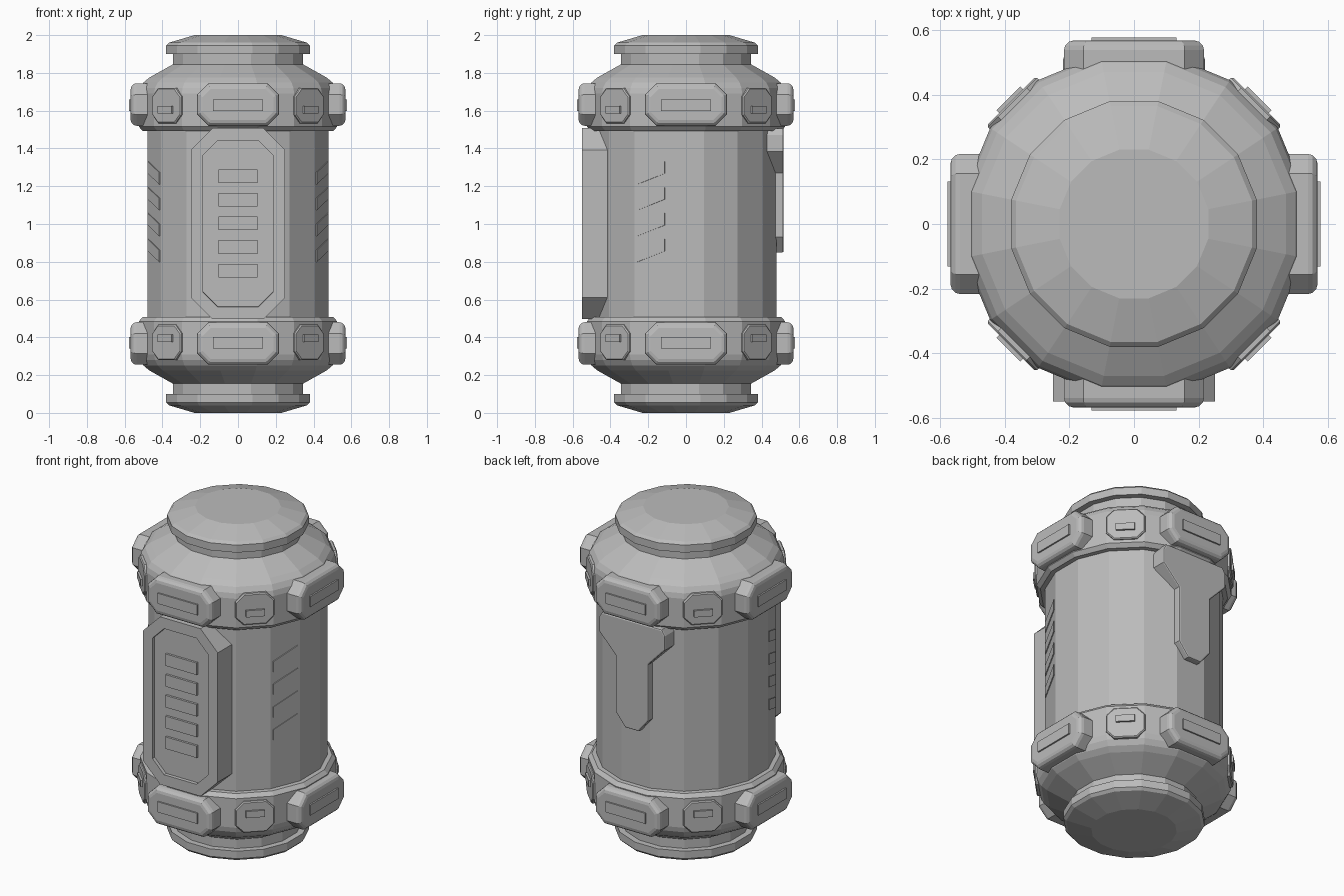
import bpy, bmesh, math

if "Cube" in bpy.data.objects:
    bpy.data.objects.remove(bpy.data.objects["Cube"])

grey = bpy.data.materials.new("light grey metal")
grey.diffuse_color = (0.5, 0.5, 0.5, 1)
grey.use_nodes = True
grey.node_tree.nodes["Principled BSDF"].inputs["Base Color"].default_value = grey.diffuse_color
SIDES = 16


def finish(name, bm):
    bmesh.ops.recalc_face_normals(bm, faces=bm.faces)
    me = bpy.data.meshes.new(name)
    bm.to_mesh(me)
    bm.free()
    me.materials.append(grey)
    ob = bpy.data.objects.new(name, me)
    bpy.context.collection.objects.link(ob)
    return ob


def lathe(name, profile):
    """16-sided turned solid; radii are measured to the flats."""
    bm = bmesh.new()
    k = 1 / math.cos(math.pi / SIDES)
    rings = []
    for r, z in profile:
        rings.append([bm.verts.new((r * k * math.cos((i + .5) * math.tau / SIDES),
                                    r * k * math.sin((i + .5) * math.tau / SIDES), z))
                      for i in range(SIDES)])
    for a, b in zip(rings, rings[1:]):
        for i in range(SIDES):
            j = (i + 1) % SIDES
            bm.faces.new((a[i], a[j], b[j], b[i]))
    bm.faces.new(rings[0])
    bm.faces.new(rings[-1])
    return finish(name, bm)


def octagon(w, z0, z1, c):
    return [(-w + c, z0), (w - c, z0), (w, z0 + c), (w, z1 - c),
            (w - c, z1), (-w + c, z1), (-w, z1 - c), (-w, z0 + c)]


def rect(w, z0, z1):
    return [(-w, z0), (w, z0), (w, z1), (-w, z1)]


def plate(name, outline, d0, d1, deg, bevel=0, recess=None, segments=3):
    """Outline in (sideways, z), extruded outward from depth d0 to d1, facing angle deg."""
    a = math.radians(deg)
    bm = bmesh.new()

    def ring(d):
        return [bm.verts.new((u * math.cos(a) + d * math.sin(a),
                              u * math.sin(a) - d * math.cos(a), z)) for u, z in outline]
    lo, hi = ring(d0), ring(d1)
    n = len(outline)
    for i in range(n):
        j = (i + 1) % n
        bm.faces.new((lo[i], lo[j], hi[j], hi[i]))
    bm.faces.new(lo)
    top = bm.faces.new(hi)
    bmesh.ops.recalc_face_normals(bm, faces=bm.faces)
    if recess:
        bmesh.ops.inset_region(bm, faces=[top], thickness=recess[0])
        bmesh.ops.inset_region(bm, faces=[top], thickness=.001, depth=-recess[1])
    if bevel:
        bmesh.ops.bevel(bm, geom=list(top.edges), offset=bevel, segments=segments,
                        profile=.5, affect='EDGES')
    return finish(name, bm)


def flip(outline):
    return [(u, 2 - z) for u, z in outline]


# Central cylinder
lathe("body", [(.48, .45), (.48, 1.55)])

# Shoulder bands, necks and end caps, mirrored top and bottom
band = [(.46, 1.49), (.505, 1.493), (.525, 1.515), (.525, 1.69), (.518, 1.72),
        (.50, 1.75), (.47, 1.775), (.345, 1.845)]
neck = [(.345, 1.80), (.345, 1.91)]
cap = [(.34, 1.90), (.38, 1.90), (.38, 1.945), (.365, 1.96), (.23, 2.0)]
for end, f in (("top", lambda p: p), ("bottom", flip)):
    lathe(end + "_band", f(band))
    lathe(end + "_neck", f(neck))
    lathe(end + "_cap", f(cap))
    # Bumper pads and their badges around the band
    for i in range(4):
        deg = 90 * i
        plate(f"{end}_pad_{i}", f(octagon(.217, 1.52, 1.745, .06)), .44, .568, deg, .03)
        plate(f"{end}_pad_badge_{i}", f(rect(.132, 1.597, 1.66)), .55, .577, deg)
        plate(f"{end}_stud_{i}", f(octagon(.108, 1.533, 1.72, .045)), .45, .538, deg + 45, .006,
              segments=1)
        plate(f"{end}_stud_badge_{i}", f(rect(.052, 1.585, 1.625)), .52, .55, deg + 45)

# Front panel with recessed face and raised bars
plate("front_panel", octagon(.25, .497, 1.507, .115), .40, .55, 0, recess=(.07, .02))
for i in range(5):
    z = 1.003 + .125 * (i - 2)
    plate(f"front_bar_{i}", rect(.104, z - .036, z + .036), .51, .543, 0)

# Slanted strips on both sides
for side in (1, -1):
    for i in range(4):
        z = .799 + .137 * i
        quad = [(-.079, z), (.079, z + .058), (.079, z + .121), (-.079, z + .063)]
        plate(f"side_strip_{side}_{i}", [(u * side, h) for u, h in quad],
              .46, .485, 67.5 * side)

# Tapered holster-like plate on the back
half = [(.045, .85), (.11, .93), (.11, 1.27), (.22, 1.385), (.22, 1.47), (.20, 1.505)]
plate("back_plate", half + [(-u, z) for u, z in reversed(half)], .40, .517, 180, .008, segments=2)
